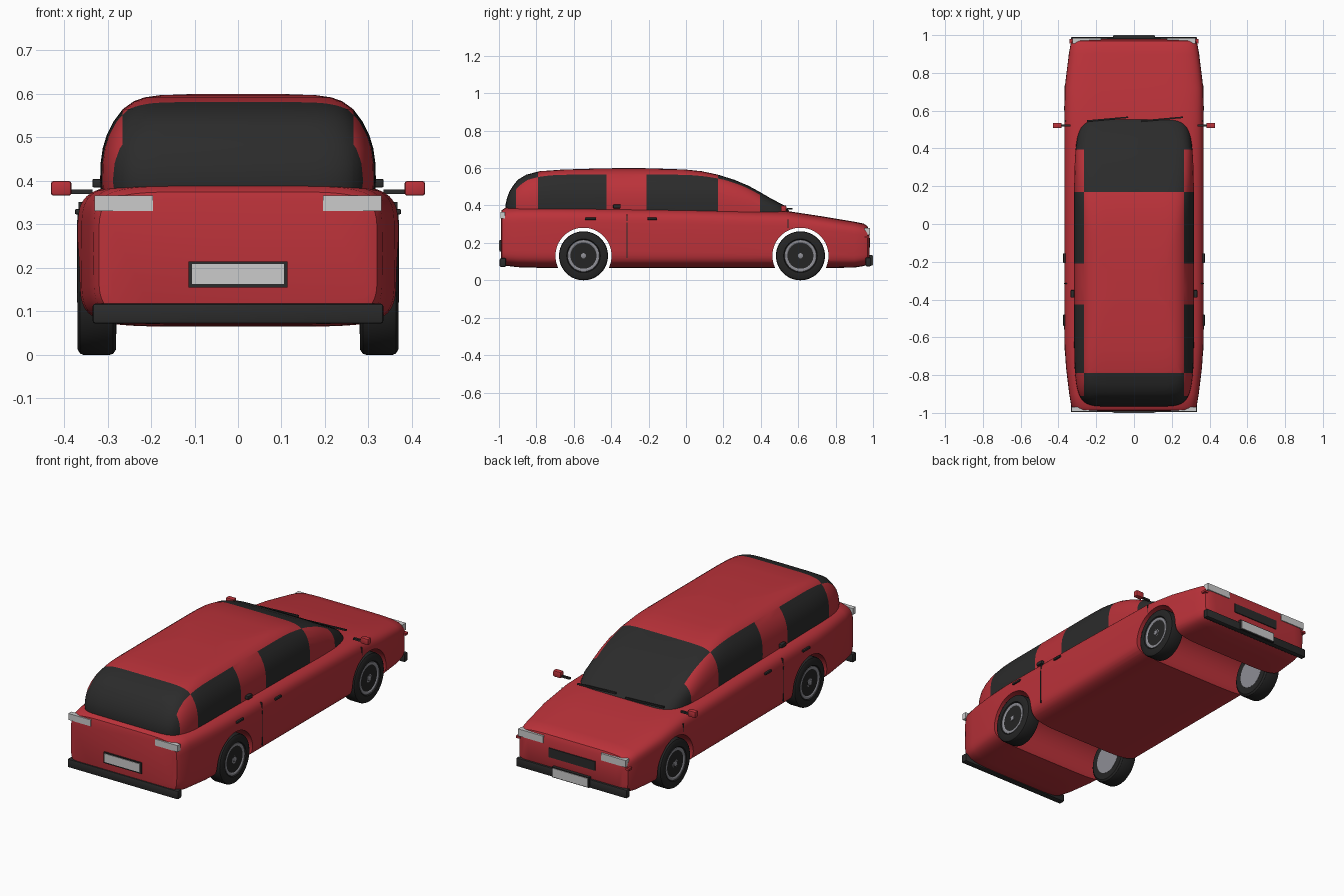
import bpy, bmesh, math
from mathutils import Vector, Matrix

if "Cube" in bpy.data.objects:
    bpy.data.objects.remove(bpy.data.objects["Cube"])


def material(name, rgb):
    m = bpy.data.materials.new(name)
    m.diffuse_color = (*rgb, 1)
    m.use_nodes = True
    m.node_tree.nodes["Principled BSDF"].inputs["Base Color"].default_value = m.diffuse_color
    return m


RED = material("red_paint", (0.50, 0.032, 0.042))
BLACK = material("dark_glass_and_trim", (0.024, 0.024, 0.024))
TYRE = material("tyre_rubber", (0.018, 0.018, 0.018))
RIM = material("rim_grey", (0.27, 0.27, 0.30))
LIGHT = material("light_grey", (0.60, 0.60, 0.60))


def make(name, bm, *mats, smooth=True):
    bmesh.ops.recalc_face_normals(bm, faces=bm.faces)
    me = bpy.data.meshes.new(name)
    bm.to_mesh(me)
    bm.free()
    ob = bpy.data.objects.new(name, me)
    bpy.context.collection.objects.link(ob)
    for m in mats:
        me.materials.append(m)
    if smooth:
        smooth_angle(ob)
    return ob


def select(ob):
    bpy.ops.object.select_all(action='DESELECT')
    ob.select_set(True)
    bpy.context.view_layer.objects.active = ob


def smooth_angle(ob):
    select(ob)
    bpy.ops.object.shade_smooth_by_angle(angle=math.radians(32))


def superellipse(a, b, n, count=64):
    pts = []
    for i in range(count):
        t = 2 * math.pi * i / count
        c, s = math.cos(t), math.sin(t)
        pts.append((math.copysign(abs(c) ** (2 / n), c) * a,
                    math.copysign(abs(s) ** (2 / n), s) * b))
    return pts


def loft(rings):
    bm = bmesh.new()
    rows = [[bm.verts.new(p) for p in r] for r in rings]
    n = len(rows[0])
    for a, b in zip(rows, rows[1:]):
        for i in range(n):
            j = (i + 1) % n
            bm.faces.new((a[i], a[j], b[j], b[i]))
    bm.faces.new(rows[0])
    bm.faces.new(rows[-1])
    return bm


def box(name, x, y, z, mat, bevel=0.0):
    """Box from (min, max) ranges."""
    bm = bmesh.new()
    bmesh.ops.create_cube(bm, size=1)
    for v in bm.verts:
        v.co = Vector([(r[0] + r[1]) / 2 + c * (r[1] - r[0]) for r, c in zip((x, y, z), v.co)])
    if bevel:
        bmesh.ops.bevel(bm, geom=bm.edges[:], offset=bevel, segments=2, profile=0.5, affect='EDGES')
    return make(name, bm, mat, smooth=bevel > 0)


def pair(name, x, y, z, mat, bevel=0.0):
    box(name + "_right", x, y, z, mat, bevel)
    box(name + "_left", (-x[1], -x[0]), y, z, mat, bevel)


def lathe_x(name, profile, centre, mat, seg=48):
    """Solid of revolution about the x axis from (x, radius) points."""
    rings = [[(centre[0] + x, centre[1] + r * math.cos(2 * math.pi * i / seg),
               centre[2] + r * math.sin(2 * math.pi * i / seg)) for i in range(seg)]
             for x, r in profile]
    return make(name, loft(rings), mat)


# lower body: rounded sections along y (y, half width, bottom, top)
stations = [(-0.99, .30, .10, .355), (-0.985, .32, .085, .375), (-0.965, .332, .078, .388),
            (-0.90, .343, .07, .395), (-0.76, .36, .066, .396), (-0.62, .369, .065, .395),
            (0, .369, .065, .386), (0.53, .369, .065, .372), (0.72, .367, .065, .343),
            (0.90, .345, .068, .313), (0.95, .336, .076, .303), (0.97, .328, .085, .29),
            (0.98, .30, .10, .265)]
rings = []
for y, w, lo, hi in stations:
    rings.append([(x, y, (lo + hi) / 2 + z) for x, z in superellipse(w, (hi - lo) / 2, 6)])
body = make("lower_body", loft(rings), RED, smooth=False)

# wheel arches cut right through the body
AXLES = {"rear": -0.548, "front": 0.612}
for name, y in AXLES.items():
    cutter = lathe_x("arch_cutter", [(-0.6, .15), (0.6, .15)], (0, y, .131), RED, 64)
    cutter.hide_render = True
    select(body)
    mod = body.modifiers.new("arch", 'BOOLEAN')
    mod.operation, mod.solver, mod.object = 'DIFFERENCE', 'EXACT', cutter
    bpy.ops.object.modifier_apply(modifier=mod.name)
    bpy.data.objects.remove(cutter)
smooth_angle(body)

# cabin: rounded plan outlines stacked in z (z, back y, front y, half width)
levels = [(.36, -.96, .56, .315), (.40, -.966, .525, .317), (.44, -.957, .45, .316),
          (.475, -.944, .39, .311), (.505, -.925, .335, .302), (.537, -.90, .26, .286),
          (.565, -.853, .17, .265), (.583, -.783, .085, .24), (.592, -.66, 0, .215),
          (.597, -.50, -.14, .18), (.60, -.35, -.25, .10)]
rings = []
for z, y0, y1, w in levels:
    rings.append([(x, (y0 + y1) / 2 + y, z) for x, y in superellipse(w, (y1 - y0) / 2, 8)])
bm = loft(rings)
# slice along the window borders, then colour by region
cuts = [((s * .265, 0, 0), (1, 0, 0)) for s in (-1, 1)]
cuts += [((0, y, 0), (0, 1, 0)) for y in (-.91, -.79, -.425, -.21, .17, .395)]
for co, no in cuts:
    bmesh.ops.bisect_plane(bm, geom=bm.verts[:] + bm.edges[:] + bm.faces[:],
                           plane_co=co, plane_no=no, dist=1e-5)
for f in bm.faces:
    c = f.calc_center_median()
    if abs(c.x) < .265:
        glass = c.y > .17 or c.y < -.79
    else:
        glass = c.y > .395 or c.y < -.91 or -.79 < c.y < -.425 or -.21 < c.y < .17
    f.material_index = int(glass)
make("cabin", bm, RED, BLACK)

# wheels
for axle, y in AXLES.items():
    for side, s in (("right", 1), ("left", -1)):
        c = (s * .325, y, .131)
        tag = axle + "_" + side
        lathe_x("tyre_" + tag, [(s * x, r) for x, r in
                ((-.045, .085), (-.045, .118), (-.038, .128), (-.03, .131), (.03, .131),
                 (.038, .128), (.044, .118), (.044, .09), (.038, .086))], c, TYRE)
        lathe_x("rim_" + tag, [(s * x, r) for x, r in
                ((-.046, .083), (.036, .086), (.041, .084), (.041, .074), (.036, .066), (.038, .022))], c, RIM)
        lathe_x("hub_cap_" + tag, [(s * .036, .014), (s * .043, .014), (s * .045, .010)], c, RIM, 20)

# bumpers, plates, grille
box("rear_bumper", (-.334, .334), (-.996, -.962), (.072, .118), BLACK, .006)
box("front_bumper", (-.334, .334), (.96, .99), (.075, .122), BLACK, .006)
box("rear_plate_frame", (-.114, .114), (-.997, -.98), (.155, .215), BLACK)
box("rear_plate", (-.106, .106), (-1.0, -.99), (.163, .209), LIGHT)
box("front_plate_frame", (-.112, .112), (.98, .997), (.078, .134), BLACK)
box("front_plate", (-.106, .106), (.99, 1.0), (.083, .129), LIGHT)
box("grille", (-.14, .14), (.965, .985), (.175, .225), BLACK)

# lights
pair("tail_light", (.195, .33), (-.993, -.968), (.331, .366), LIGHT)
pair("headlight", (.175, .325), (.955, .985), (.242, .28), LIGHT)
pair("turn_signal", (.318, .342), (.955, .98), (.225, .237), RED)

# mirrors, door handles, door seams
pair("mirror", (.383, .43), (.507, .536), (.366, .40), RED, .006)
pair("mirror_arm", (.335, .388), (.515, .527), (.37, .38), BLACK)
pair("rear_door_handle", (.362, .375), (-.54, -.48), (.323, .335), BLACK, .003)
pair("front_door_handle", (.362, .375), (-.207, -.155), (.323, .335), BLACK, .003)
pair("belt_knob", (.305, .335), (-.39, -.35), (.385, .405), BLACK, .004)
pair("rear_door_seam", (.364, .3705), (-.317, -.313), (.12, .31), BLACK)
pair("rear_door_seam_top", (.355, .367), (-.317, -.313), (.31, .352), BLACK)
pair("front_door_seam", (.352, .3685), (.543, .547), (.28, .325), BLACK)

# wipers
for i, x in enumerate((-.14, .15)):
    w = box("wiper_%d" % (i + 1), (-.11, .11), (-.004, .004), (-.004, .004), BLACK)
    w.matrix_world = Matrix.Translation((x, .555, .383)) @ Matrix.Rotation(.09, 4, 'Z')
